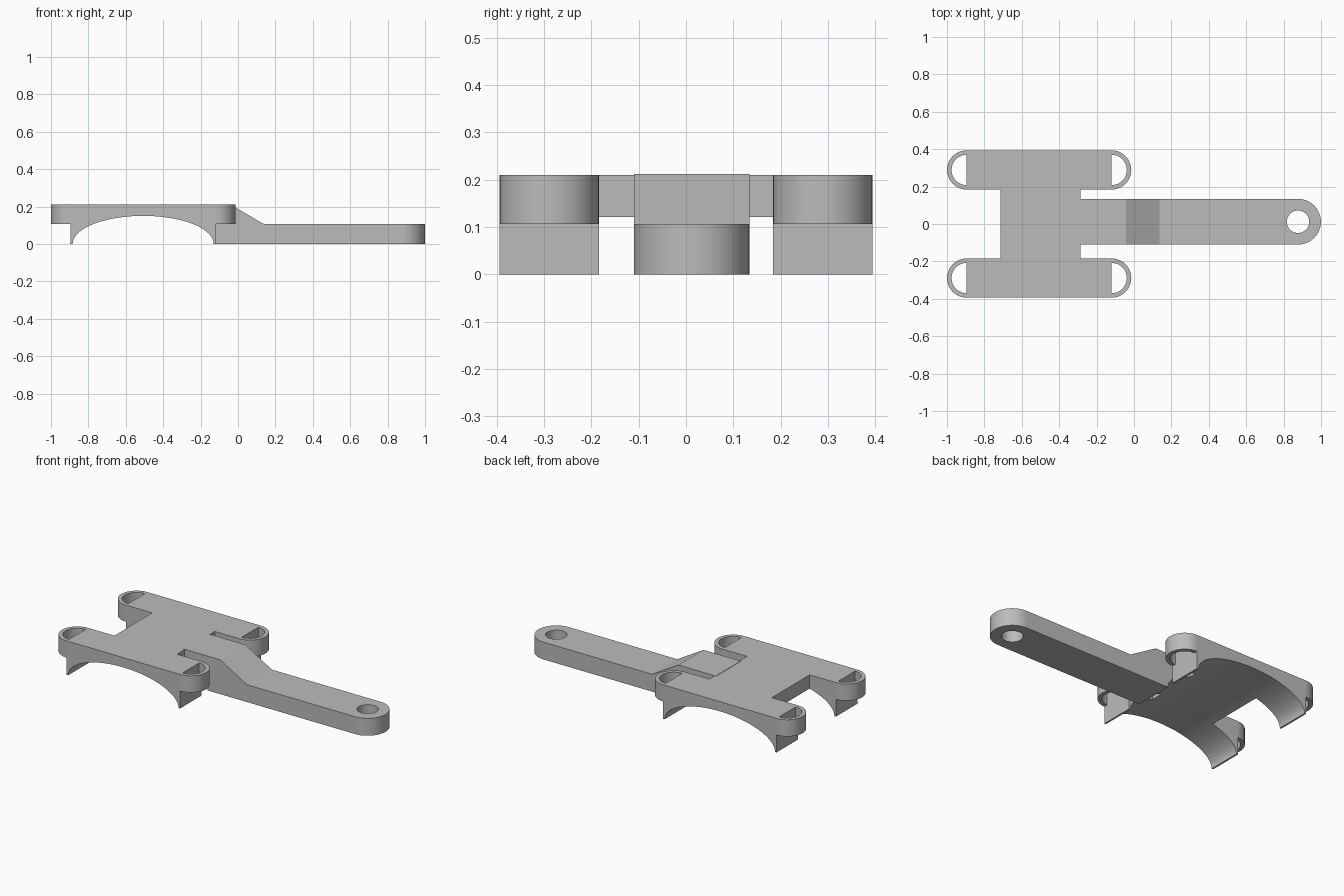
import bpy
import bmesh
from math import sin, cos, pi, acos, radians

if "Cube" in bpy.data.objects:
    bpy.data.objects.remove(bpy.data.objects["Cube"], do_unlink=True)

# Shared dimensions
MID_X = -0.507                 # centre of the arch
ARCH_W, ARCH_H = 0.377, 0.15   # arch half width and height
BAR_HALF = 0.3875              # half length between the loop centres
BAR_R, BAR_Y = 0.105, 0.289
TOP, LOW = 0.21, 0.107
ARM_Y, ARM_R = 0.012, 0.122
HEAD_X, HOLE_R = 0.877, 0.06

grey = bpy.data.materials.new("light grey")
grey.use_nodes = True
grey.diffuse_color = (0.5, 0.5, 0.5, 1)
grey.node_tree.nodes["Principled BSDF"].inputs["Base Color"].default_value = (0.5, 0.5, 0.5, 1)


def finish(name, bm):
    bmesh.ops.recalc_face_normals(bm, faces=bm.faces)
    mesh = bpy.data.meshes.new(name)
    bm.to_mesh(mesh)
    bm.free()
    mesh.materials.append(grey)
    obj = bpy.data.objects.new(name, mesh)
    bpy.context.collection.objects.link(obj)
    bpy.ops.object.select_all(action="DESELECT")
    obj.select_set(True)
    bpy.context.view_layer.objects.active = obj
    bpy.ops.object.shade_smooth_by_angle(angle=radians(30))
    return obj


def side_extrude(name, profile, y0, y1):
    """Extrude an x-z outline from y0 to y1."""
    bm = bmesh.new()
    face = bm.faces.new([bm.verts.new((x, y0, z)) for x, z in profile])
    result = bmesh.ops.extrude_face_region(bm, geom=[face])
    moved = [v for v in result["geom"] if isinstance(v, bmesh.types.BMVert)]
    bmesh.ops.translate(bm, verts=moved, vec=(0, y1 - y0, 0))
    return finish(name, bm)


def wall(name, outer, inner, z0, z1, closed):
    """Solid wall between two matching x-y outlines."""
    bm = bmesh.new()
    rows = []
    for (ox, oy), (ix, iy) in zip(outer, inner):
        rows.append([bm.verts.new(p) for p in
                     ((ox, oy, z0), (ox, oy, z1), (ix, iy, z1), (ix, iy, z0))])
    n = len(rows)
    for i in range(n if closed else n - 1):
        a, b = rows[i], rows[(i + 1) % n]
        for k in range(4):
            m = (k + 1) % 4
            bm.faces.new((a[k], a[m], b[m], b[k]))
    if not closed:
        bm.faces.new(rows[0])
        bm.faces.new(rows[-1])
    return finish(name, bm)


def arch(x0, x1, steps=40):
    """Points along the elliptical underside from x0 to x1."""
    a0, a1 = (acos(max(-1, min(1, (x - MID_X) / ARCH_W))) for x in (x0, x1))
    angles = [a0 + (a1 - a0) * i / steps for i in range(steps + 1)]
    return [(MID_X + ARCH_W * cos(a), ARCH_H * sin(a)) for a in angles]


def arc(cx, cy, r, start, end, steps=24):
    angles = [start + (end - start) * i / steps for i in range(steps + 1)]
    return [(cx + r * cos(a), cy + r * sin(a)) for a in angles]


# Side bars with arched undersides and open end loops
left_x, right_x = MID_X - BAR_HALF, MID_X + BAR_HALF
bar_profile = ([(right_x, 0), (right_x, TOP), (left_x, TOP), (left_x, 0)]
               + arch(MID_X - ARCH_W, MID_X + ARCH_W))
for side, y in (("front", -BAR_Y), ("back", BAR_Y)):
    side_extrude(side + "_bar", bar_profile, y - BAR_R, y + BAR_R)
    for end, x, turn in (("right", left_x, pi), ("left", right_x, 0)):
        span = (turn - pi / 2, turn + pi / 2)
        wall(f"{side}_{end}_loop", arc(x, y, BAR_R, *span),
             arc(x, y, 0.081, *span), LOW, TOP, False)

# Centre plate joining the bars
p0, p1 = -0.715, -0.287
inner_y = BAR_Y - BAR_R
side_extrude("centre_plate", [(p1, TOP), (p0, TOP)] + arch(p0, p1), -inner_y, inner_y)

# Stepped arm, its underside following the arch
arm_start, neck = -0.297, HEAD_X - ARM_R
arm_profile = ([(neck, 0), (neck, LOW), (0.137, LOW), (-0.043, TOP + 0.002),
                (arm_start, TOP + 0.002)] + arch(arm_start, MID_X + ARCH_W, 16))
side_extrude("arm", arm_profile, ARM_Y - ARM_R, ARM_Y + ARM_R)

# Rounded arm head with a round hole
outer, inner = [], []
for i in range(64):
    a = 2 * pi * i / 64
    c, s = cos(a), sin(a)
    reach = ARM_R if c >= 0 else ARM_R / max(abs(c), abs(s))
    outer.append((HEAD_X + reach * c, ARM_Y + reach * s))
    inner.append((HEAD_X + HOLE_R * c, ARM_Y + HOLE_R * s))
wall("arm_head", outer, inner, 0, LOW, True)
